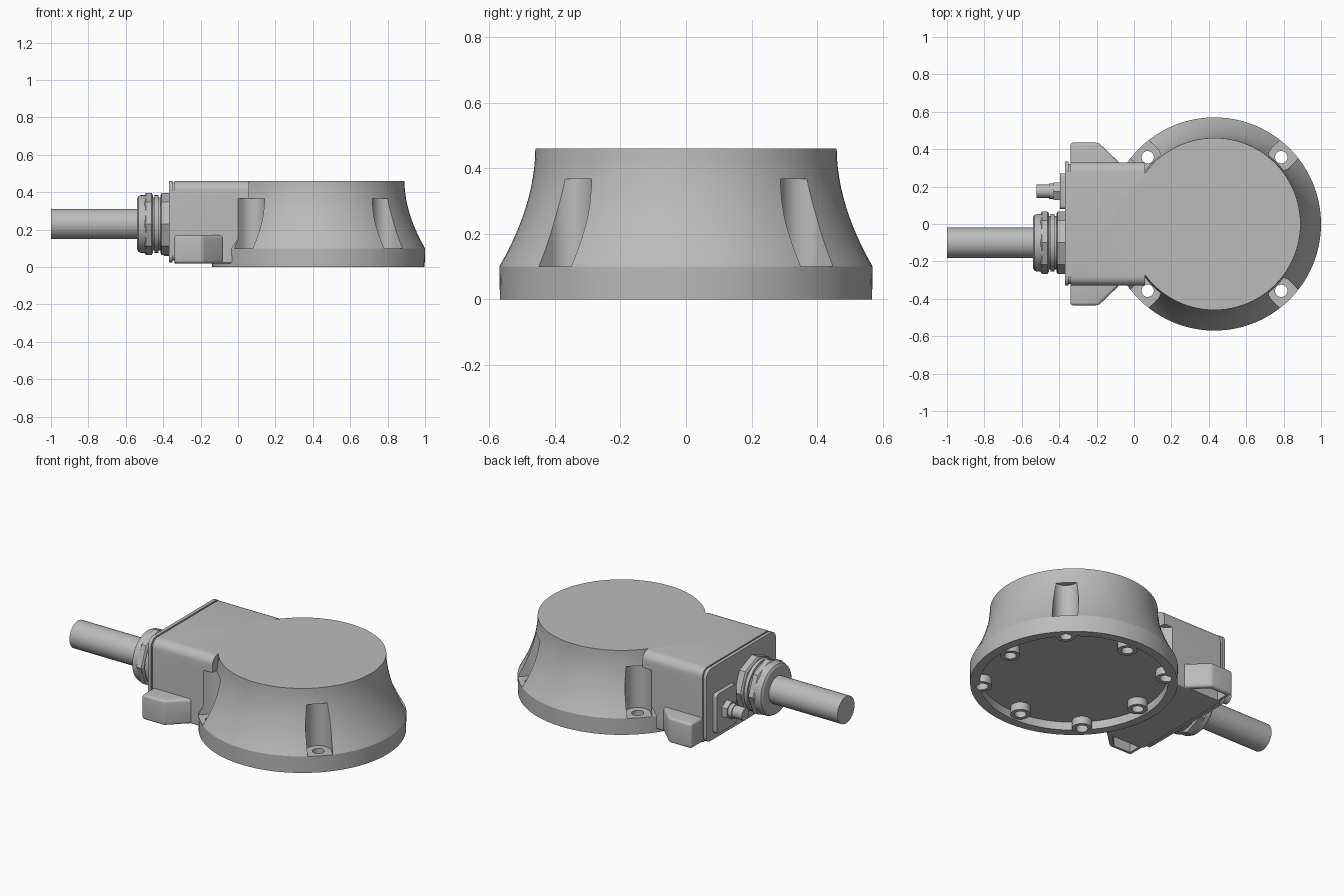
import bpy, bmesh
from math import sin, cos, pi, radians
from mathutils import Matrix, Vector

if "Cube" in bpy.data.objects:
    bpy.data.objects.remove(bpy.data.objects["Cube"])

grey = bpy.data.materials.new("metal_grey")
grey.use_nodes = True
grey.diffuse_color = (0.5, 0.5, 0.5, 1)
grey.node_tree.nodes["Principled BSDF"].inputs["Base Color"].default_value = (0.5, 0.5, 0.5, 1)

CX = 0.43          # centre of the round housing
HOLE_R = 0.505     # radius of the mounting hole circle


def finish(name, bm):
    bmesh.ops.recalc_face_normals(bm, faces=bm.faces)
    mesh = bpy.data.meshes.new(name)
    bm.to_mesh(mesh)
    bm.free()
    mesh.materials.append(grey)
    ob = bpy.data.objects.new(name, mesh)
    bpy.context.collection.objects.link(ob)
    return ob


def loft(name, rings):
    """Closed solid through rings of equal point count."""
    bm = bmesh.new()
    loops = [[bm.verts.new(p) for p in ring] for ring in rings]
    n = len(loops[0])
    for a, b in zip(loops, loops[1:]):
        for i in range(n):
            j = (i + 1) % n
            bm.faces.new((a[i], a[j], b[j], b[i]))
    bm.faces.new(loops[0])
    bm.faces.new(loops[-1])
    return finish(name, bm)


def lathe(name, profile, centre, seg=48, along_x=False):
    """Turn (radius, height) pairs about z, or about x."""
    m = Matrix.Translation(Vector(centre))
    if along_x:
        m = m @ Matrix.Rotation(pi / 2, 4, "Y")
    return loft(name, [[m @ Vector((r * cos(2 * pi * i / seg), r * sin(2 * pi * i / seg), h))
                        for i in range(seg)] for r, h in profile])


def prism(name, pts, lo, hi, along_x=False):
    if along_x:
        return loft(name, [[(h, a, b) for a, b in pts] for h in (lo, hi)])
    return loft(name, [[(a, b, h) for a, b in pts] for h in (lo, hi)])


def rounded(y0, y1, z0, z1, r_low, r_top):
    """Rectangle outline with separate bottom and top corner radii."""
    pts = []
    corners = ((y1, z0, r_low, -90), (y1, z1, r_top, 0), (y0, z1, r_top, 90), (y0, z0, r_low, 180))
    for y, z, r, start in corners:
        cy = y - r if y == y1 else y + r
        cz = z - r if z == z1 else z + r
        for k in range(7):
            a = radians(start + 15 * k)
            pts.append((cy + r * cos(a), cz + r * sin(a)))
    return pts


def apply(ob, mod):
    bpy.context.view_layer.objects.active = ob
    bpy.ops.object.modifier_apply(modifier=mod.name)


def combine(ob, other, operation):
    mod = ob.modifiers.new("combine", "BOOLEAN")
    mod.solver = "EXACT"
    mod.operation = operation
    mod.object = other
    apply(ob, mod)
    bpy.data.objects.remove(other)


# Round flared housing
flare = [(0.568, 0)]
for k in range(13):
    t = k / 12
    flare.append((0.46 + 0.11 * (1 - t) ** 1.9, 0.1 + 0.36 * t))
housing = lathe("housing", flare, (CX, 0, 0), 96)

# Terminal box merged into the housing
combine(housing, prism("box", rounded(-0.33, 0.33, 0.02, 0.46, 0.01, 0.05), -0.34, 0.06, True), "UNION")

# Side ears, hollow underneath
for s in (1, -1):
    outline = [(-0.34, 0.25), (-0.34, 0.435), (-0.19, 0.435), (-0.08, 0.33), (-0.08, 0.25)]
    ear = prism("ear", [(x, s * y) for x, y in outline], 0.02, 0.17)
    bevel = ear.modifiers.new("soft", "BEVEL")
    bevel.width = 0.015
    bevel.segments = 5
    apply(ear, bevel)
    combine(housing, ear, "UNION")
    pocket = [(-0.315, 0.335), (-0.315, 0.41), (-0.2, 0.41), (-0.125, 0.335)]
    combine(housing, prism("pocket", [(x, s * y) for x, y in pocket], -0.1, 0.14), "DIFFERENCE")

# Underside recess
combine(housing, lathe("recess", [(0.515, -0.1), (0.515, 0.05)], (CX, 0, 0), 96), "DIFFERENCE")

# Wall slots, bosses and holes around the base
for k in range(8):
    a = k * pi / 4
    slotted = k % 2 == 1
    rad = HOLE_R if slotted else 0.455
    out = Vector((cos(a), sin(a), 0))
    side = Vector((-sin(a), cos(a), 0))
    spot = Vector((CX, 0, 0)) + out * rad
    if slotted:
        w = 0.07
        arc = [out * (w * cos(t)) + side * (w * sin(t))
               for t in (pi / 2 + pi * i / 24 for i in range(25))]
        outline = [spot + p for p in arc]
        outline += [spot + out * 0.1 - side * w, spot + out * 0.1 + side * w]
        combine(housing, prism("slot", [(p.x, p.y) for p in outline], 0.1, 0.367), "DIFFERENCE")
    combine(housing, lathe("boss", [(0.055, 0.004), (0.055, 0.07)], spot, 32), "UNION")
    top = 0.2 if slotted else 0.09
    combine(housing, lathe("hole", [(0.033, -0.1), (0.033, top)], spot, 32), "DIFFERENCE")

# End cover with a recessed gasket
prism("gasket", rounded(-0.322, 0.322, 0.035, 0.452, 0.03, 0.045), -0.355, -0.335, True)
prism("end_cover", rounded(-0.33, 0.335, 0.025, 0.46, 0.035, 0.05), -0.37, -0.35, True)

# Cable and its gland
gland = (0, -0.1, 0.23)
lathe("cable", [(0.081, -1), (0.081, -0.5)], gland, 48, True)
lathe("gland_cap", [(0.1, -0.54), (0.135, -0.54), (0.148, -0.533), (0.154, -0.52), (0.154, -0.485)],
      gland, 48, True)
lathe("gland_cap_nut", [(0.155, -0.5), (0.166, -0.493), (0.166, -0.462), (0.155, -0.455)], gland, 8, True)
lathe("gland_collar", [(0.142, -0.49), (0.142, -0.4)], gland, 48, True)
lathe("gland_ring", [(0.154, -0.446), (0.154, -0.425)], gland, 48, True)
lathe("gland_body_nut", [(0.155, -0.415), (0.166, -0.408), (0.166, -0.365)], gland, 8, True)

# Small connector on its mounting plate
plug = (0, 0.175, 0.18)
prism("connector_plate", rounded(0.08, 0.27, 0.06, 0.3, 0.02, 0.02), -0.395, -0.365, True)
lathe("connector_nut", [(0.055, -0.43), (0.055, -0.39)], plug, 6, True)
lathe("connector_neck", [(0.042, -0.455), (0.042, -0.42)], plug, 32, True)
lathe("connector_tip", [(0.036, -0.52), (0.036, -0.44)], plug, 32, True)

# Smooth shading with crisp edges
for ob in list(bpy.context.collection.objects):
    if ob.type == "MESH" and grey.name in ob.data.materials:
        bpy.ops.object.select_all(action="DESELECT")
        ob.select_set(True)
        bpy.context.view_layer.objects.active = ob
        bpy.ops.object.shade_smooth_by_angle(angle=radians(24))
